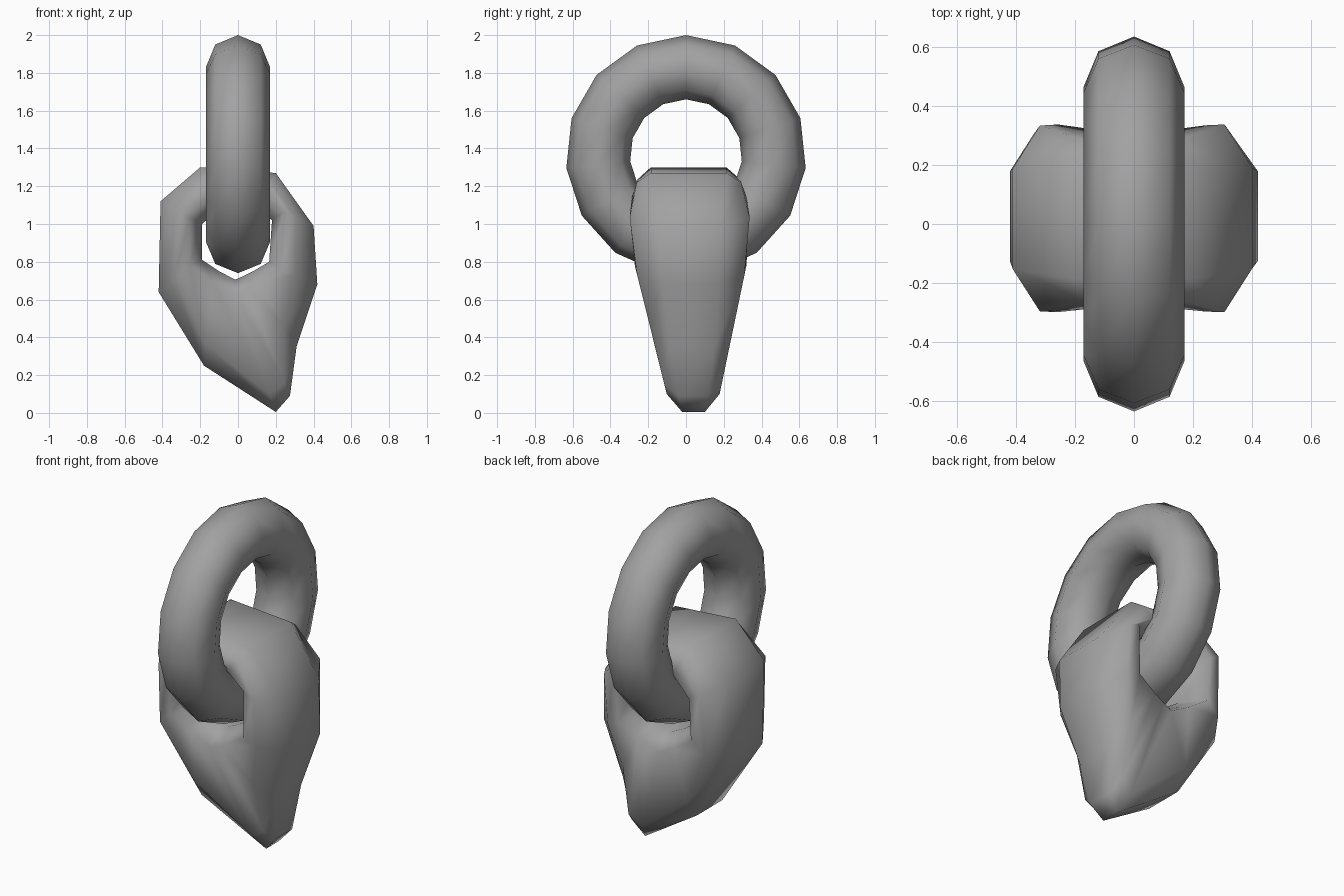
import bpy, bmesh, math
from mathutils import Vector

cube = bpy.data.objects.get("Cube")
if cube:
    bpy.data.objects.remove(cube, do_unlink=True)

grey = bpy.data.materials.new("plain grey")
grey.use_nodes = True
grey.diffuse_color = (0.36, 0.36, 0.36, 1)
grey.node_tree.nodes["Principled BSDF"].inputs["Base Color"].default_value = grey.diffuse_color


def finish(obj, name):
    obj.name = name
    obj.data.materials.append(grey)
    for poly in obj.data.polygons:
        poly.use_smooth = True


# Hanging ring, standing in the side plane
bpy.ops.mesh.primitive_torus_add(major_segments=15, minor_segments=8,
                                 major_radius=0.467, minor_radius=0.17)
ring = bpy.context.object
for v in ring.data.vertices:
    x, y, z = v.co
    v.co = (z, y, x + 1.363)
finish(ring, "hanging_ring")

# Pendant stations around the hole:
# outer x, outer z, outer half depth, hole x, hole z, shoulder position
stations = [
    (-0.20, 1.30, 0.20, -0.10, 1.08, 0.4),
    (0.20, 1.27, 0.20, 0.10, 1.08, 0.4),
    (0.40, 0.99, 0.17, 0.18, 1.02, 0.6),
    (0.42, 0.68, 0.15, 0.165, 0.80, 0.6),
    (0.31, 0.35, 0.12, 0.08, 0.75, 0.35),
    (0.275, 0.09, 0.08, 0.03, 0.725, 0.12),
    (0.20, 0.005, 0.06, -0.015, 0.705, 0.15),
    (-0.18, 0.25, 0.12, -0.10, 0.75, 0.25),
    (-0.42, 0.64, 0.15, -0.19, 0.81, 0.5),
    (-0.41, 1.12, 0.17, -0.19, 1.00, 0.6),
]
depth_steps = [(0, 0.11), (0.1, 0.14), (0.8, 0.3), (1.0, 0.32), (1.12, 0.31), (1.3, 0.25)]


def half_depth(z):
    for (z0, d0), (z1, d1) in zip(depth_steps, depth_steps[1:]):
        if z <= z1:
            return d0 + (d1 - d0) * (z - z0) / (z1 - z0)
    return depth_steps[-1][1]


# Pendant body: closed loops swept around the hole
bm = bmesh.new()
loops = []
center = Vector((0, 0.9))
for ox, oz, od, hx, hz, t in stations:
    outer, hole = Vector((ox, oz)), Vector((hx, hz))
    rim = center + (hole - center) * 1.35
    shoulder = outer.lerp(rim, t)
    section = [(outer, od), (shoulder, half_depth(shoulder.y)),
               (rim, half_depth(rim.y)), (hole, 0.13)]
    points = [(p, -d) for p, d in section] + [(p, d) for p, d in reversed(section)]
    loops.append([bm.verts.new((p.x, d + 0.02 + 0.02 * (1 - p.y), p.y)) for p, d in points])
for a, b in zip(loops, loops[1:] + loops[:1]):
    for i in range(len(a)):
        j = (i + 1) % len(a)
        bm.faces.new((a[i], a[j], b[j], b[i]))
bmesh.ops.recalc_face_normals(bm, faces=bm.faces)
mesh = bpy.data.meshes.new("pendant_body")
bm.to_mesh(mesh)
bm.free()
pendant = bpy.data.objects.new("pendant_body", mesh)
bpy.context.collection.objects.link(pendant)
finish(pendant, "pendant_body")
